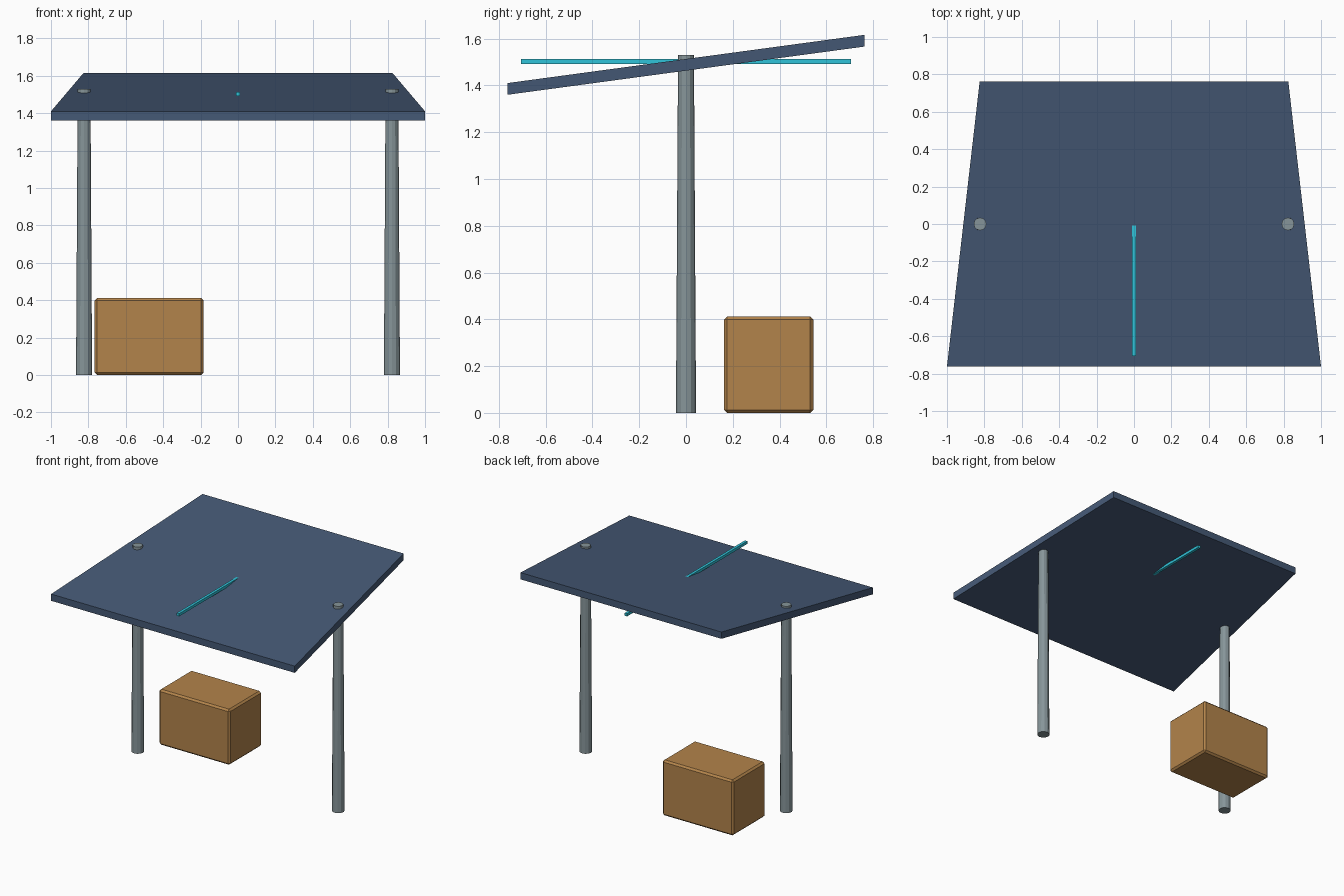
import bpy, bmesh
from mathutils import Matrix

if "Cube" in bpy.data.objects:
    bpy.data.objects.remove(bpy.data.objects["Cube"])


def add(name, bm, color):
    bmesh.ops.recalc_face_normals(bm, faces=bm.faces)
    mesh = bpy.data.meshes.new(name)
    bm.to_mesh(mesh)
    bm.free()
    mat = bpy.data.materials.new(name + "_colour")
    mat.diffuse_color = (*color, 1)
    mat.use_nodes = True
    mat.node_tree.nodes["Principled BSDF"].inputs["Base Color"].default_value = mat.diffuse_color
    mesh.materials.append(mat)
    obj = bpy.data.objects.new(name, mesh)
    bpy.context.collection.objects.link(obj)
    return obj


def box(x, y, z):
    # Box from (min, max) pairs
    bm = bmesh.new()
    bmesh.ops.create_cube(bm, size=1)
    for v in bm.verts:
        v.co = [sum(r) / 2 + c * (r[1] - r[0]) for c, r in zip(v.co, (x, y, z))]
    return bm


# Tilted panel: a box narrowed at the back and sheared upwards
panel = box((-1, 1), (-0.763, 0.763), (1.463, 1.513))
for v in panel.verts:
    v.co.z += v.co.y * 0.135
    if v.co.y > 0:
        v.co.x *= 0.825
add("panel", panel, (0.06, 0.10, 0.18))

# Level crossbar running through the panel
add("crossbar", box((-0.01, 0.01), (-0.705, 0.705), (1.492, 1.512)), (0.03, 0.55, 0.70))

# Tapered posts
for side, name in ((-1, "left_post"), (1, "right_post")):
    bm = bmesh.new()
    bmesh.ops.create_cone(bm, cap_ends=True, segments=12, radius1=0.043, radius2=0.034,
                          depth=1.53, matrix=Matrix.Translation((side * 0.823, 0, 0.765)))
    add(name, bm, (0.24, 0.30, 0.32))

# Chamfered crate
crate = add("crate", box((-0.766, -0.184), (0.163, 0.544), (0, 0.412)), (0.45, 0.23, 0.07))
bevel = crate.modifiers.new("chamfer", "BEVEL")
bevel.width = 0.013
bevel.segments = 1
